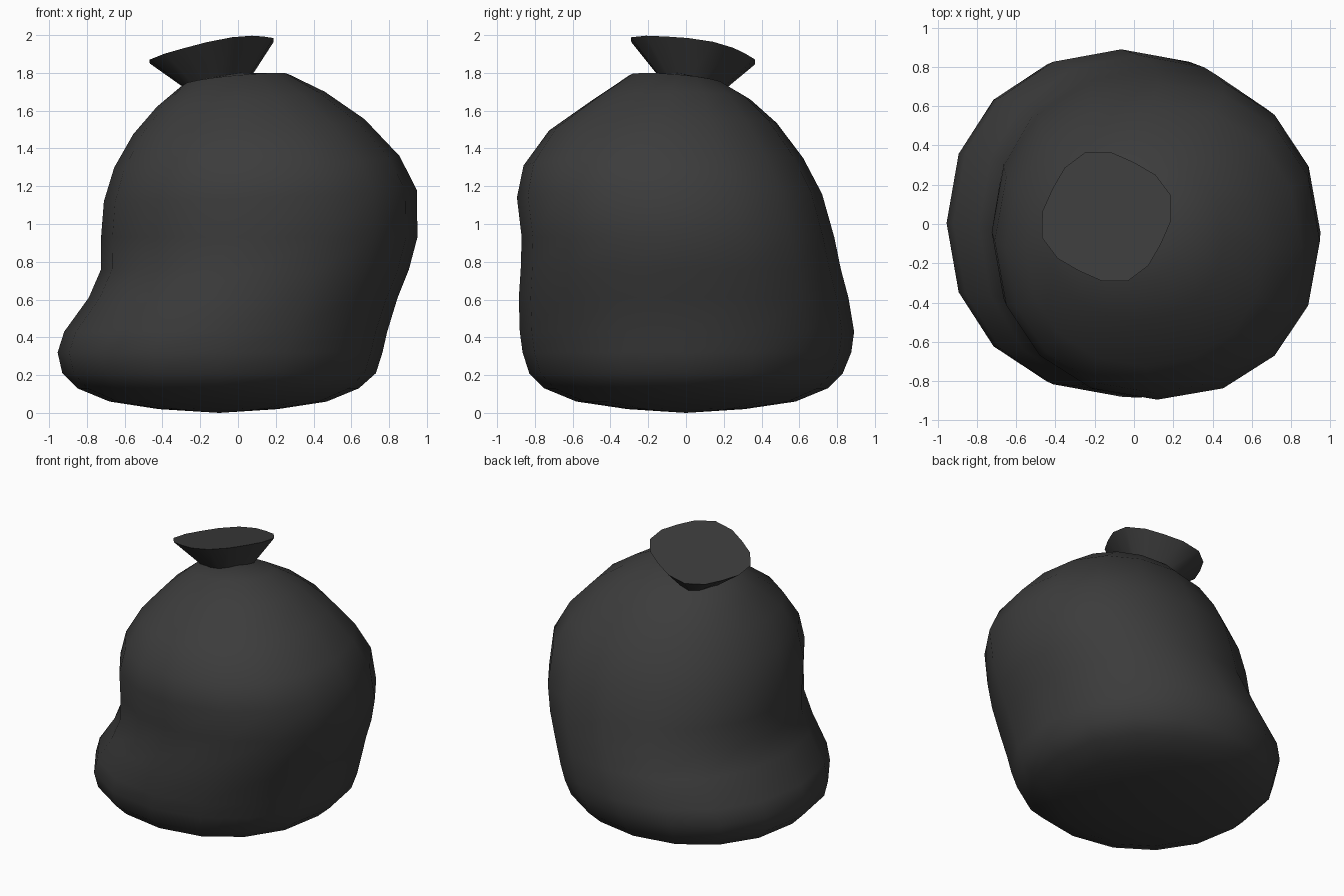
import bpy, bmesh
from math import sin, cos, pi, radians, copysign

if "Cube" in bpy.data.objects:
    bpy.data.objects.remove(bpy.data.objects["Cube"])

mat = bpy.data.materials.new("dark_plastic")
mat.diffuse_color = (0.045, 0.045, 0.045, 1)
mat.use_nodes = True
mat.node_tree.nodes["Principled BSDF"].inputs["Base Color"].default_value = mat.diffuse_color
N = 16


def loft(name, rings, bottom=None, top=None):
    """Skin equal-sized rings; close each end with a fan point or a flat face."""
    bm = bmesh.new()
    loops = [[bm.verts.new(p) for p in ring] for ring in rings]
    for a, b in zip(loops, loops[1:]):
        for i in range(N):
            j = (i + 1) % N
            bm.faces.new((a[i], a[j], b[j], b[i]))
    for loop, tip in ((loops[0], bottom), (loops[-1], top)):
        if tip:
            v = bm.verts.new(tip)
            for i in range(N):
                bm.faces.new((loop[i], loop[(i + 1) % N], v))
        else:
            bm.faces.new(loop)
    bmesh.ops.recalc_face_normals(bm, faces=bm.faces)
    me = bpy.data.meshes.new(name)
    bm.to_mesh(me)
    bm.free()
    me.materials.append(mat)
    ob = bpy.data.objects.new(name, me)
    bpy.context.collection.objects.link(ob)
    bpy.ops.object.select_all(action='DESELECT')
    ob.select_set(True)
    bpy.context.view_layer.objects.active = ob
    bpy.ops.object.shade_smooth_by_angle(angle=radians(40))
    return ob


def bag_ring(x0, x1, y0, y1, z, tx=0, ty=0):
    """Slightly squared oval between the given extents, tilted by tx and ty."""
    pts = []
    for i in range(N):
        c, s = cos(2 * pi * i / N), sin(2 * pi * i / N)
        sc, ss = (copysign(abs(v) ** 0.94, v) for v in (c, s))
        pts.append(((x0 + x1) / 2 + (x1 - x0) / 2 * sc,
                    (y0 + y1) / 2 + (y1 - y0) / 2 * ss,
                    z + tx * c + ty * s))
    return pts


# slumped bag body: x range, y range, height, tilt
profile = [
    (-0.42, 0.21, -0.31, 0.31, 0.02),
    (-0.68, 0.47, -0.58, 0.58, 0.06),
    (-0.85, 0.64, -0.75, 0.75, 0.13),
    (-0.93, 0.73, -0.83, 0.83, 0.21),
    (-0.955, 0.765, -0.865, 0.875, 0.32),
    (-0.92, 0.79, -0.88, 0.89, 0.43),
    (-0.79, 0.845, -0.885, 0.86, 0.61),
    (-0.725, 0.905, -0.875, 0.82, 0.76),
    (-0.725, 0.95, -0.87, 0.785, 0.93),
    (-0.71, 0.947, -0.895, 0.72, 1.15, 0.03, 0.01),
    (-0.655, 0.855, -0.86, 0.62, 1.33, 0.03, 0.02),
    (-0.555, 0.67, -0.725, 0.48, 1.515, 0.04, 0.02),
    (-0.43, 0.46, -0.49, 0.34, 1.66, 0.04, 0.0),
    (-0.29, 0.27, -0.30, 0.20, 1.765, 0.027, -0.022),
]
loft("bag_body", [bag_ring(*p) for p in profile],
     bottom=(-0.1, 0, 0), top=(0.0, -0.05, 1.8))


def neck_ring(cx, cy, r, corner, drop):
    """Rounded square turned 18 degrees, lying in the tilted plane of the mouth."""
    pts = []
    for i in range(N):
        a = 2 * pi * i / N
        rr = r + corner * cos(4 * a)
        x, y = cx + rr * cos(a + radians(18)), cy + rr * sin(a + radians(18))
        pts.append((x, y, 1.95 + 0.194 * x - 0.154 * y - drop))
    return pts


# gathered flare above the tie
loft("tied_neck", [neck_ring(-0.105, 0.03, 0.155, 0.014, 0.19),
                   neck_ring(-0.14, 0.0375, 0.328, 0.018, 0)])
